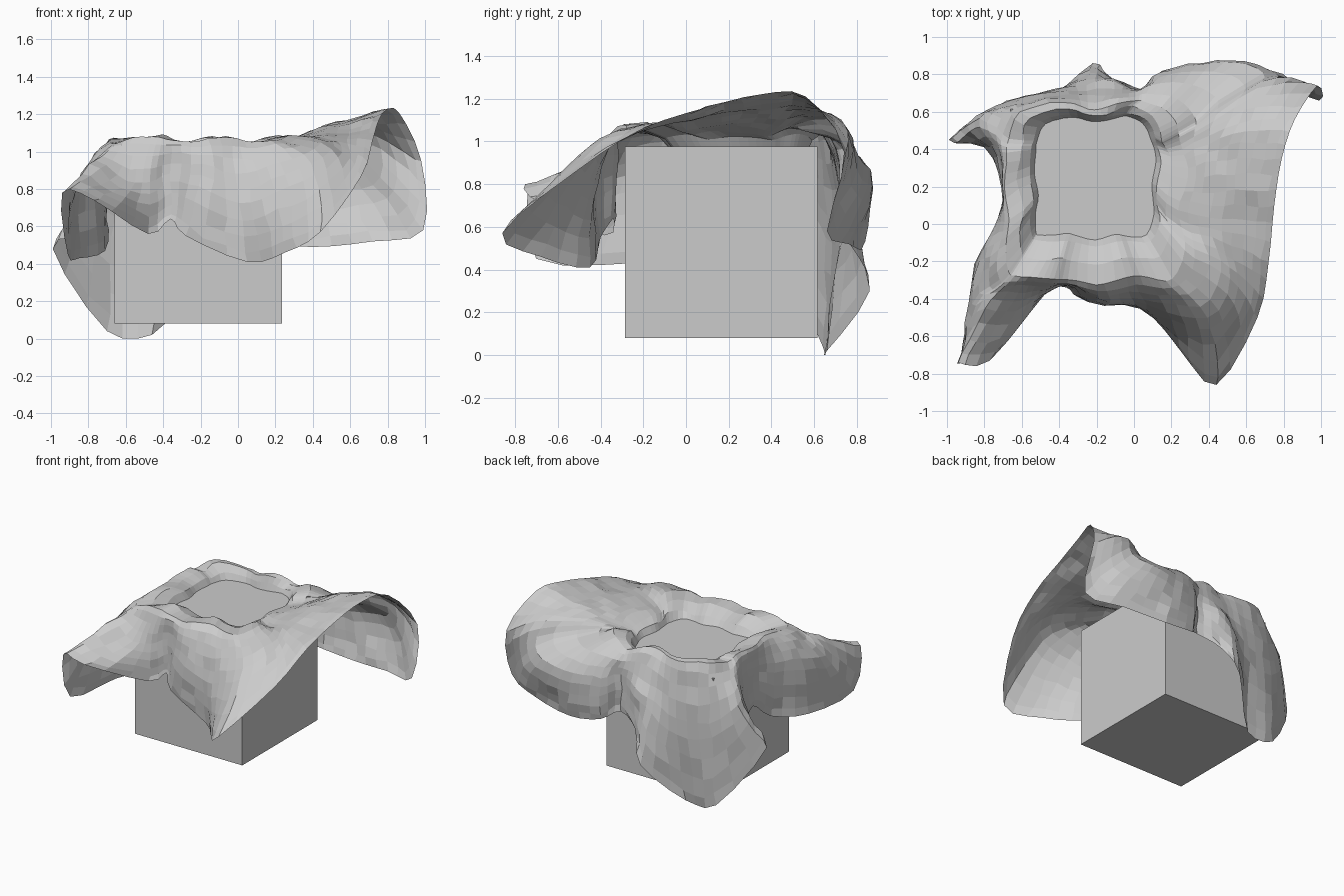
import bpy, bmesh
from math import atan2, sin
from mathutils import Vector, noise

if "Cube" in bpy.data.objects:
    bpy.data.objects.remove(bpy.data.objects["Cube"])

# Block under the cloth
bpy.ops.mesh.primitive_cube_add(size=1, location=(-0.2125, 0.165, 0.5275))
block = bpy.context.object
block.name = "block"
block.scale = (0.895, 0.9, 0.895)

# Cloth: bulge line and hem line, counterclockwise from the right side
bulge = [(.48, .1, 1.11), (.5, .35, 1.14), (.56, .55, 1.16), (.66, .72, 1.1), (.7, .81, .93),
         (.55, .86, .86), (.35, .86, .84), (.14, .81, .84), (.03, .72, .86), (-.1, .76, .82),
         (-.25, .75, .74), (-.42, .72, .65), (-.66, .66, .66), (-.82, .56, .8), (-.75, .42, .9),
         (-.7, .2, .92), (-.74, 0, .88), (-.83, -.2, .85), (-.86, -.42, .8), (-.76, -.4, .96),
         (-.6, -.41, .84), (-.47, -.36, .84), (-.36, -.32, .88), (-.2, -.41, .87), (0, -.42, .8),
         (.18, -.47, .85), (.4, -.5, .94), (.52, -.3, 1.03), (.47, -.1, 1.08)]
hem = [(.75, .1, 1.16), (.79, .35, 1.22), (.86, .56, 1.21), (.98, .74, .95), (.99, .66, .58),
       (.72, .76, .52), (.4, .82, .49), (.16, .8, .52), (.04, .72, .58), (-.13, .78, .5),
       (-.22, .86, .3), (-.46, .66, .02), (-.7, .64, .04), (-.99, .45, .48), (-.8, .41, .55),
       (-.7, .2, .62), (-.71, 0, .47), (-.85, -.25, .43), (-.91, -.7, .45), (-.94, -.74, .78),
       (-.77, -.73, .74), (-.48, -.38, .56), (-.36, -.34, .64), (-.28, -.4, .55), (.05, -.45, .41),
       (.25, -.68, .46), (.44, -.86, .57), (.66, -.5, .87), (.72, -.2, 1.06)]


def catmull(a, b, c, d, t):
    return 0.5 * (2 * b + (c - a) * t + (2 * a - 5 * b + 4 * c - d) * t * t
                  + (3 * b - a - 3 * c + d) * t ** 3)


def square_ring(p, r, cy, z, wave):
    """Place the station of point p on a wavy rounded square on the block's top."""
    d = Vector((p[0] + 0.21, p[1] - 0.165))
    a = atan2(d.y, d.x)
    d *= (r + wave * sin(7 * a)) / (abs(d.x) ** 7 + abs(d.y) ** 7) ** (1 / 7)
    return Vector((d.x - 0.21, d.y + cy, z + wave * sin(9 * a + 1)))


def refine_ring(pts, steps):
    n = len(pts)
    return [catmull(pts[i - 1], pts[i], pts[(i + 1) % n], pts[(i + 2) % n], s / steps)
            for i in range(n) for s in range(steps)]


# Rings from the opening on top, over the rim, down to the hem
rings = [[square_ring(p, .3, .25, .95, .01) for p in bulge],
         [square_ring(p, .34, .235, 1.02, .015) for p in bulge],
         [square_ring(p, .47, .165, 1.065, .02) for p in bulge],
         [Vector(p) for p in bulge],
         [Vector(p) for p in hem]]
rings = [refine_ring(r, 3) for r in rings]

# Extra rings between the guide rings
steps = [1, 2, 4, 5]
rows = []
for k, count in enumerate(steps):
    a, d = rings[max(k - 1, 0)], rings[min(k + 2, 4)]
    for s in range(count):
        rows.append([catmull(a[i], rings[k][i], rings[k + 1][i], d[i], s / count)
                     for i in range(len(a))])
rows.append(rings[4])

# Wrinkled cloth surface
bm = bmesh.new()
grid = []
for j, row in enumerate(rows):
    wrinkle = 0.022 if 1 < j < len(rows) - 1 else 0
    ring = []
    for p in row:
        q = p + wrinkle * noise.noise_vector(p * 7)
        q.z = max(q.z, 0)
        ring.append(bm.verts.new(q))
    grid.append(ring)
for lo, hi in zip(grid, grid[1:]):
    for i in range(len(lo)):
        j = (i + 1) % len(lo)
        bm.faces.new((lo[i], hi[i], hi[j], lo[j]))
mesh = bpy.data.meshes.new("draped_cloth")
bm.to_mesh(mesh)
bm.free()
cloth = bpy.data.objects.new("draped_cloth", mesh)
bpy.context.collection.objects.link(cloth)
